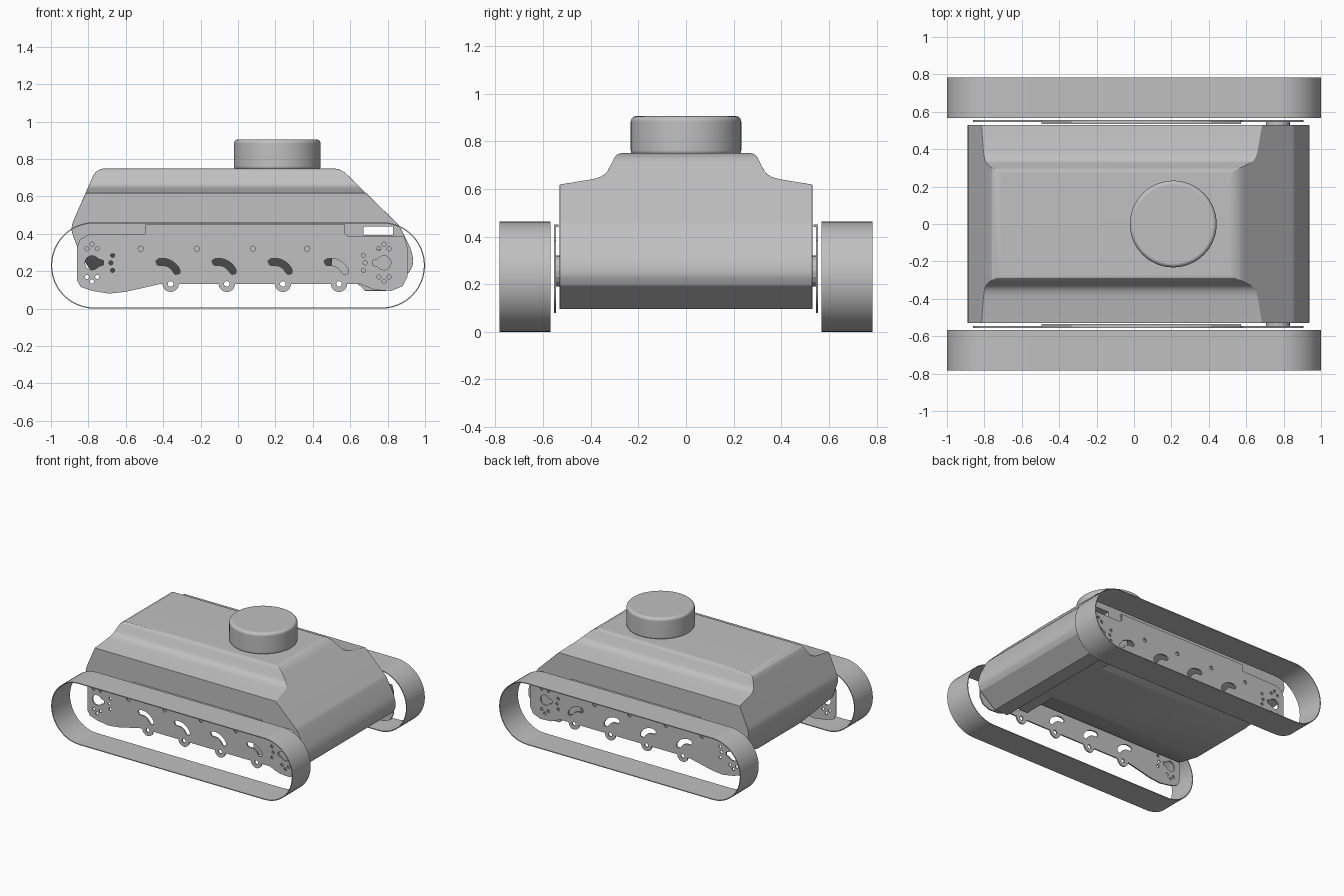
import bpy, bmesh, math
from mathutils import Matrix

cube = bpy.data.objects.get("Cube")
if cube:
    bpy.data.objects.remove(cube, do_unlink=True)

grey = bpy.data.materials.new("mid_grey")
grey.use_nodes = True
COLOUR = (0.53, 0.53, 0.53, 1)
grey.diffuse_color = COLOUR
grey.node_tree.nodes["Principled BSDF"].inputs["Base Color"].default_value = COLOUR


def add_object(name, mesh):
    ob = bpy.data.objects.new(name, mesh)
    bpy.context.scene.collection.objects.link(ob)
    mesh.materials.clear()
    mesh.materials.append(grey)
    return ob


def prism(name, profile, axis, start, end):
    """Extrude a closed profile along x (y, z), y (x, z) or z (x, y)."""
    place = {"x": lambda a, b: (start, a, b),
             "y": lambda a, b: (a, start, b),
             "z": lambda a, b: (a, b, start)}[axis]
    bm = bmesh.new()
    face = bm.faces.new([bm.verts.new(place(a, b)) for a, b in profile])
    new = bmesh.ops.extrude_face_region(bm, geom=[face])["geom"]
    shift = [(end - start) * (axis == k) for k in "xyz"]
    bmesh.ops.translate(bm, vec=shift, verts=[g for g in new if isinstance(g, bmesh.types.BMVert)])
    bmesh.ops.recalc_face_normals(bm, faces=bm.faces)
    mesh = bpy.data.meshes.new(name)
    bm.to_mesh(mesh)
    bm.free()
    return add_object(name, mesh)


def box(name, x, y, z):
    return prism(name, [(x[0], z[0]), (x[1], z[0]), (x[1], z[1]), (x[0], z[1])], "y", *y)


def bake(ob):
    """Apply the modifiers, keeping the object."""
    graph = bpy.context.evaluated_depsgraph_get()
    ob.data = bpy.data.meshes.new_from_object(ob.evaluated_get(graph))
    ob.modifiers.clear()


def boolean(ob, cutter, operation):
    mod = ob.modifiers.new("cut", "BOOLEAN")
    mod.operation, mod.object, mod.solver = operation, cutter, "EXACT"
    bake(ob)
    bpy.data.objects.remove(cutter, do_unlink=True)


def bevel(ob, width, angle):
    mod = ob.modifiers.new("bevel", "BEVEL")
    mod.width, mod.segments = width, 5
    mod.limit_method, mod.angle_limit = "ANGLE", math.radians(angle)
    bake(ob)


def smooth(ob, angle):
    """Smooth shading that keeps large faces flat."""
    bpy.ops.object.select_all(action="DESELECT")
    ob.select_set(True)
    bpy.context.view_layer.objects.active = ob
    bpy.ops.object.shade_smooth_by_angle(angle=math.radians(angle))
    mod = ob.modifiers.new("weighted_normals", "WEIGHTED_NORMAL")
    mod.keep_sharp = True


def arc(cx, cz, r, a0, a1, n):
    angles = [math.radians(a0 + (a1 - a0) * i / n) for i in range(n + 1)]
    return [(cx + r * math.cos(a), cz + r * math.sin(a)) for a in angles]


# Hull: side outline crossed with the shouldered end outline
side_outline = [(-.71, .75), (-.735, .746), (-.758, .734), (-.775, .71), (-.878, .475),
                (-.888, .447), (-.89, .42), (-.882, .39), (-.84, .28),
                (-.77, .18), (.59, .18), (.68, .095), (.79, .095), (.915, .195), (.932, .225),
                (.937, .25), (.933, .285), (.92, .33), (.862, .443), (.845, .462),
                (.59, .71), (.568, .73), (.54, .745), (.51, .75)]
half_end = [(.53, .05), (.53, .618), (.39, .641), (.36, .65), (.34, .662), (.328, .677),
            (.3, .732), (.288, .745), (.265, .752)]
end_outline = half_end + [(-y, z) for y, z in reversed(half_end)]
hull = prism("hull", side_outline, "y", -.6, .6)
boolean(hull, prism("end_shape", end_outline, "x", -1.1, 1.1), "INTERSECT")

# Sloping underside beside the flat belly
for s in (-1, 1):
    chine = [(s * .25, .179), (s * .54, .294), (s * .7, .294), (s * .7, 0), (s * .25, 0)]
    boolean(hull, prism("chine", chine, "x", -1.1, .5), "DIFFERENCE")
bevel(hull, .014, 40)
boolean(hull, box("slot", (.67, .83), (-.7, .7), (.393, .44)), "DIFFERENCE")
smooth(hull, 20)

# Turret
turret = prism("turret", arc(.21, 0, .232, 0, 354.375, 63), "z", .74, .905)
bevel(turret, .022, 60)
smooth(turret, 35)

# Side plate outline, with four lugs along the lower edge
LUGS = [-.36, -.06, .24, .54]
plate_outline = [(-.8, .395), (-.845, .37), (-.86, .33), (-.86, .15), (-.84, .115), (-.78, .095),
                 (-.69, .08), (-.6, .09), (-.41, .133)]
for x in LUGS:
    plate_outline += arc(x, .133, .044, 180, 360, 10)
plate_outline += [(.65, .133), (.73, .1), (.82, .095), (.88, .12), (.905, .17), (.905, .33),
                  (.89, .385), (.59, .385), (.572, .4), (.572, .45), (-.495, .45), (-.495, .4)]


def circle(x, z, r):
    return arc(x, z, r, 0, 337.5, 15)


def kidney(x):
    """Slot bent along a shallow arch."""
    def bend(u, v):
        a = math.radians(100 - 75 * u)
        return x - .045 + (.085 + v) * math.sin(math.radians(90) - a), .165 + (.085 + v) * math.sin(a)
    steps = [i / 8 for i in range(9)]
    return ([bend(u, .019) for u in steps] + [bend(1.15, .012), bend(1.15, -.012)]
            + [bend(u, -.019) for u in reversed(steps)] + [bend(-.15, -.012), bend(-.15, .012)])


def teardrop(x, s):
    shape = arc(0, 0, .038, 50, 310, 12) + [(.035, -.02), (.06, -.012), (.06, .012), (.035, .02)]
    return [(x + s * a, .245 + b) for a, b in shape]


holes = [circle(x, .132, .015) for x in LUGS] + [kidney(x) for x in LUGS]
holes += [circle(x, .32, .014) for x in (-.52, -.22, .08, .37)]
for x, s in ((-.78, 1), (.78, -1)):
    holes.append(teardrop(x, s))
    holes += [circle(x + s * .11, z, .011) for z in (.205, .285)] + [circle(x + s * .1, .245, .011)]
    holes += [circle(*arc(x, .245, r, a, a, 1)[0], .011)
              for r, a in ((.08, 70), (.1, 90), (.08, 110), (.08, 250), (.1, 270), (.08, 290))]


def side_plate(name, y):
    curve = bpy.data.curves.new(name, "CURVE")
    curve.dimensions, curve.fill_mode, curve.extrude = "2D", "BOTH", .005
    for loop in [plate_outline] + holes:
        spline = curve.splines.new("POLY")
        spline.points.add(len(loop) - 1)
        for point, (a, b) in zip(spline.points, loop):
            point.co = (a, b, 0, 1)
        spline.use_cyclic_u = True
    temp = bpy.data.objects.new("plate_curve", curve)
    bpy.context.scene.collection.objects.link(temp)
    graph = bpy.context.evaluated_depsgraph_get()
    mesh = bpy.data.meshes.new_from_object(temp.evaluated_get(graph))
    bpy.data.objects.remove(temp, do_unlink=True)
    mesh.transform(Matrix.Translation((0, y, 0)) @ Matrix.Rotation(math.pi / 2, 4, "X"))
    return add_object(name, mesh)


# Track band: thin rounded loop
R = .231
outer = arc(1 - R, R, R, -90, 90, 24) + arc(R - 1, R, R, 90, 270, 24)
inner = arc(1 - R, R, R - .006, -90, 90, 24) + arc(R - 1, R, R - .006, 90, 270, 24)


def track(name, y0, y1):
    bm = bmesh.new()
    rings = [[bm.verts.new((a, y, b)) for a, b in loop]
             for loop, y in ((outer, y0), (outer, y1), (inner, y1), (inner, y0))]
    n = len(outer)
    for k in range(4):
        p, q = rings[k], rings[(k + 1) % 4]
        for i in range(n):
            j = (i + 1) % n
            bm.faces.new((p[i], p[j], q[j], q[i]))
    bmesh.ops.recalc_face_normals(bm, faces=bm.faces)
    mesh = bpy.data.meshes.new(name)
    bm.to_mesh(mesh)
    bm.free()
    smooth(add_object(name, mesh), 35)


# Running gear on both sides
for s, label in ((-1, "front"), (1, "back")):
    track(label + "_track", *sorted((s * .568, s * .783)))
    side_plate(label + "_side_plate", s * .55)
    box(label + "_plate_flange", (-.495, .572), sorted((s * .535, s * .55)), (.44, .45))
    prism(label + "_drive_mount", circle(.77, .255, .065), "y", s * .525, s * .546)
